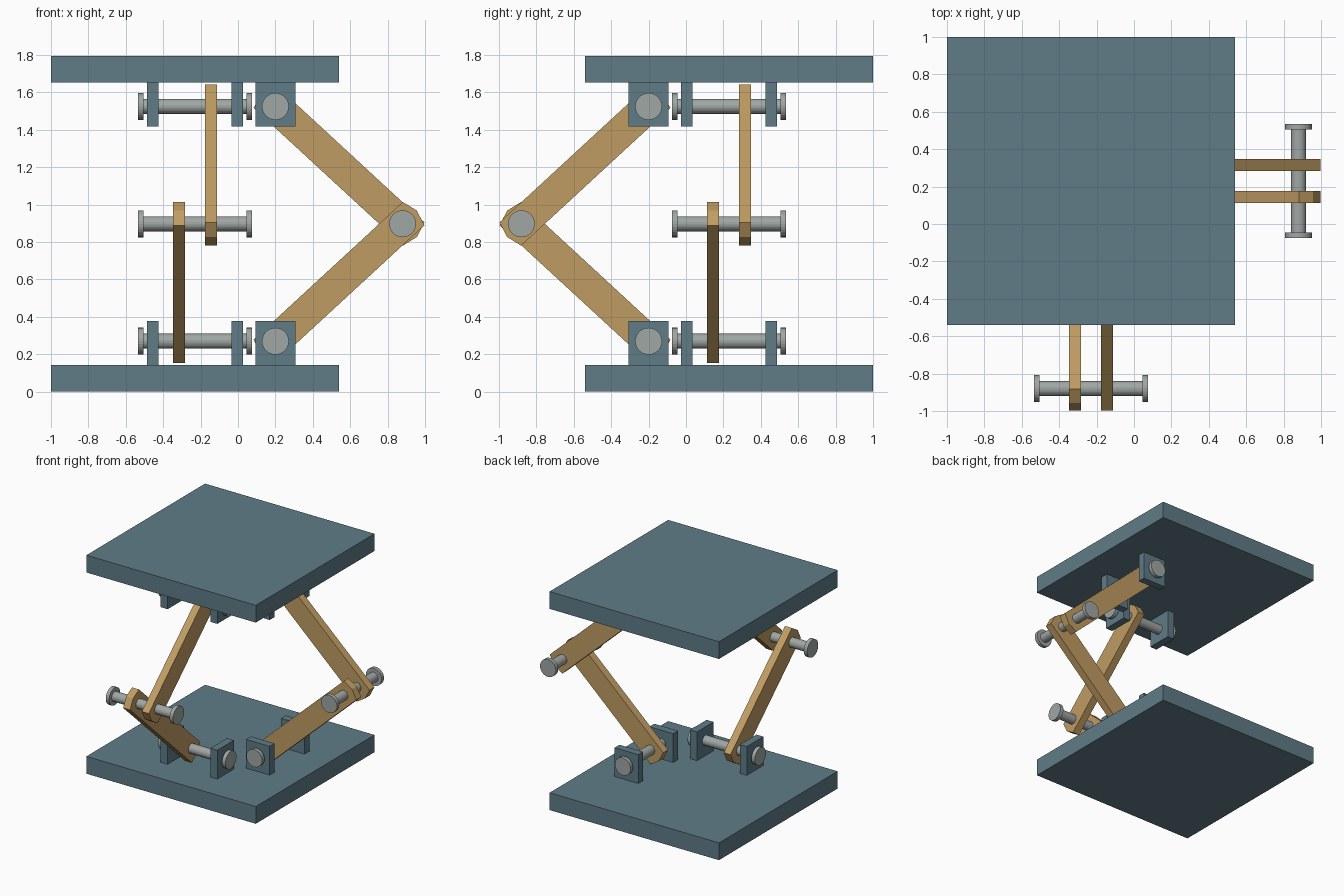
import bpy, bmesh, math
from mathutils import Matrix, Vector

if "Cube" in bpy.data.objects:
    bpy.data.objects.remove(bpy.data.objects["Cube"])


def material(name, rgb):
    m = bpy.data.materials.new(name)
    m.use_nodes = True
    m.diffuse_color = (*rgb, 1)
    m.node_tree.nodes["Principled BSDF"].inputs["Base Color"].default_value = (*rgb, 1)
    return m


BLUE = material("slate blue", (0.115, 0.202, 0.242))
TAN = material("tan", (0.53, 0.335, 0.125))
GREY = material("steel grey", (0.35, 0.385, 0.37))

HEIGHT = 1.795
PLATE = 0.142
MID_Y = 0.23        # centre of a pin along its axis
PIN_X, PIN_Z = 0.2, 0.27
ELBOW_X, ELBOW_Z = 0.88, HEIGHT / 2


def finish(bm, name, mat, place):
    bmesh.ops.recalc_face_normals(bm, faces=bm.faces)
    me = bpy.data.meshes.new(name)
    bm.to_mesh(me)
    bm.free()
    me.materials.append(mat)
    ob = bpy.data.objects.new(name, me)
    bpy.context.collection.objects.link(ob)
    ob.matrix_world = place
    return ob


def box(name, centre, size, place=Matrix()):
    bm = bmesh.new()
    bmesh.ops.create_cube(bm, size=1, matrix=Matrix.Translation(centre) @ Matrix.Diagonal((*size, 1)))
    return finish(bm, name, BLUE, place)


def pin(name, x, z, place):
    # Shaft with a round head at each end, axis along y
    bm = bmesh.new()
    turn = Matrix.Rotation(math.pi / 2, 4, 'X')
    for r, y, length in ((0.04, 0, 0.56), (0.072, -0.29, 0.031), (0.072, 0.29, 0.031)):
        bmesh.ops.create_cone(bm, cap_ends=True, segments=28, radius1=r, radius2=r, depth=length,
                              matrix=Matrix.Translation((x, MID_Y + y, z)) @ turn)
    finish(bm, name, GREY, place)


def arm(name, a, b, y, place):
    # Flat bar between two pin centres, with shallow pointed ends
    a, b = Vector(a), Vector(b)
    d = (b - a).normalized()
    n = Vector((-d.y, d.x))
    w, shoulder, tip = 0.085, 0.08, 0.104
    outline = [a - d * shoulder - n * w, b + d * shoulder - n * w, b + d * tip,
               b + d * shoulder + n * w, a - d * shoulder + n * w, a - d * tip]
    bm = bmesh.new()
    face = bm.faces.new([bm.verts.new((p.x, y - 0.0315, p.y)) for p in outline])
    out = bmesh.ops.extrude_face_region(bm, geom=[face])
    verts = [v for v in out["geom"] if isinstance(v, bmesh.types.BMVert)]
    bmesh.ops.translate(bm, verts=verts, vec=(0, 0.063, 0))
    finish(bm, name, TAN, place)


# Square plates
for name, z in (("bottom_plate", PLATE / 2), ("top_plate", HEIGHT - PLATE / 2)):
    box(name, (-0.23, 0.23, z), (1.54, 1.54, PLATE))

# Two identical folding linkages, on the left side and the front side
front = Matrix.Translation((-2 * MID_Y, 0, 0)) @ Matrix.Rotation(-math.pi / 2, 4, 'Z')
for side, place in (("left", Matrix()), ("front", front)):
    pin(side + "_elbow_pin", ELBOW_X, ELBOW_Z, place)
    for level, pz, bz, off in (("lower", PIN_Z, 0.26, -0.085),
                               ("upper", HEIGHT - PIN_Z, HEIGHT - 0.26, 0.085)):
        pin(f"{side}_{level}_pin", PIN_X, pz, place)
        arm(f"{side}_{level}_arm", (PIN_X, pz), (ELBOW_X, ELBOW_Z), MID_Y + off, place)
        for end, y in (("near", -0.226), ("far", 0.226)):
            box(f"{side}_{level}_{end}_bracket", (PIN_X, MID_Y + y, bz), (0.215, 0.063, 0.237), place)
